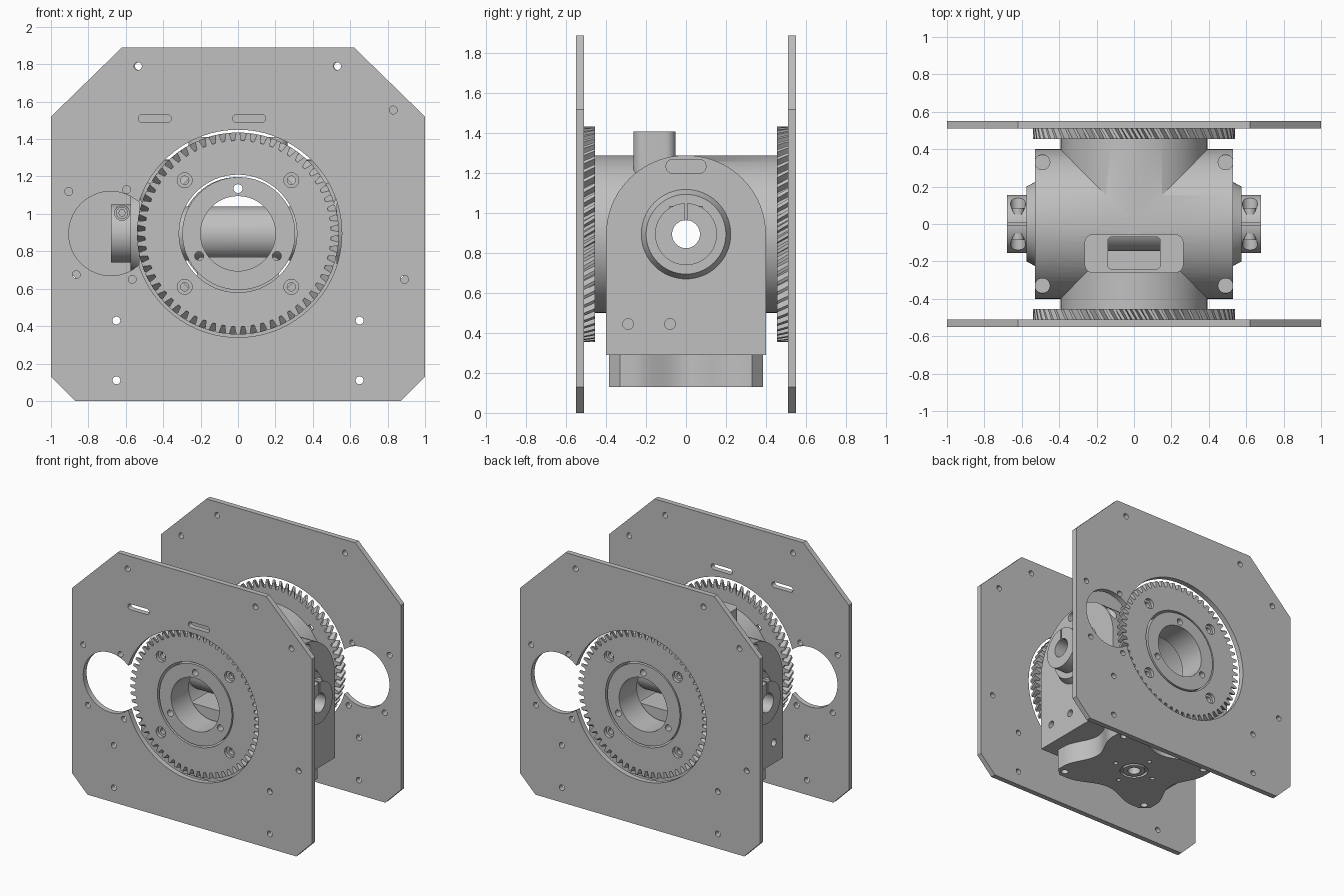
import bpy, bmesh
from math import sin, cos, pi, radians
from mathutils import Matrix

if "Cube" in bpy.data.objects:
    bpy.data.objects.remove(bpy.data.objects["Cube"])

grey = bpy.data.materials.new("plain grey")
grey.use_nodes = True
colour = (0.53, 0.53, 0.53, 1)
grey.diffuse_color = colour
grey.node_tree.nodes["Principled BSDF"].inputs["Base Color"].default_value = colour

AXIS_Z = 0.895          # height of both rotation axes
ON_AXIS = (0, AXIS_Z)


def circle(r, n=48):
    return [(r * cos(2 * pi * i / n), r * sin(2 * pi * i / n)) for i in range(n)]


def rounded(w, h, r, n=8):
    """Rounded rectangle from half width, half height and corner radius."""
    pts = []
    for k, (sx, sy) in enumerate([(1, 1), (-1, 1), (-1, -1), (1, -1)]):
        for i in range(n + 1):
            a = pi / 2 * (k + i / n)
            pts.append((sx * (w - r) + r * cos(a), sy * (h - r) + r * sin(a)))
    return pts


def prism(name, pts, a, b, axis="y", at=(0, 0), taper=1, twist=0, steps=1):
    """Sweep a flat outline along an axis, with optional taper and twist."""
    bm = bmesh.new()
    rings = []
    for s in range(steps + 1):
        t = s / steps
        k, c, q, d = 1 + (taper - 1) * t, cos(twist * t), sin(twist * t), a + (b - a) * t
        ring = []
        for u, v in pts:
            u, v = at[0] + k * (u * c - v * q), at[1] + k * (u * q + v * c)
            ring.append(bm.verts.new({"x": (d, u, v), "y": (u, d, v), "z": (u, v, d)}[axis]))
        rings.append(ring)
    for lo, hi in zip(rings, rings[1:]):
        for i in range(len(pts)):
            bm.faces.new((lo[i - 1], lo[i], hi[i], hi[i - 1]))
    bm.faces.new(rings[0])
    bm.faces.new(rings[-1])
    bmesh.ops.recalc_face_normals(bm, faces=bm.faces)
    mesh = bpy.data.meshes.new(name)
    bm.to_mesh(mesh)
    bm.free()
    mesh.materials.append(grey)
    obj = bpy.data.objects.new(name, mesh)
    bpy.context.collection.objects.link(obj)
    return obj


def combine(obj, tool, operation="DIFFERENCE"):
    bpy.context.view_layer.objects.active = obj
    mod = obj.modifiers.new("combine", "BOOLEAN")
    mod.object, mod.operation, mod.solver = tool, operation, "EXACT"
    bpy.ops.object.modifier_apply(modifier=mod.name)
    bpy.data.objects.remove(tool)


def cut(obj, pts, a, b, axis="y", at=(0, 0), **kw):
    combine(obj, prism("cutter", pts, a, b, axis, at, **kw))


def add(obj, pts, a, b, axis="y", at=(0, 0), **kw):
    combine(obj, prism("addition", pts, a, b, axis, at, **kw), "UNION")


def finish(obj):
    bpy.ops.object.select_all(action="DESELECT")
    obj.select_set(True)
    bpy.context.view_layer.objects.active = obj
    bpy.ops.object.shade_smooth_by_angle(angle=radians(30))


def opposite(obj, name):
    """Copy turned half a revolution about the vertical axis."""
    twin = bpy.data.objects.new(name, obj.data.copy())
    twin.data.transform(Matrix.Rotation(pi, 4, "Z"))
    bpy.context.collection.objects.link(twin)
    finish(twin)


# Side plates with keyhole opening and fixing holes
half = [(0.87, 0), (1, 0.13), (1, 1.52), (0.62, 1.89)]
outline = half + [(-x, z) for x, z in reversed(half)]
plate = prism("front_plate", outline, -0.55, -0.51)
cut(plate, circle(0.555, 96), -1, -0.4, at=ON_AXIS)
cut(plate, circle(0.225, 64), -1, -0.4, at=(-0.68, AXIS_Z))
holes = [(-0.535, 1.79), (0.53, 1.79), (0.65, 0.43), (-0.65, 0.43), (0.65, 0.11),
         (-0.65, 0.11), (-0.905, 1.12), (-0.595, 1.13), (-0.865, 0.675),
         (-0.565, 0.65), (0.83, 1.555), (0.89, 0.65)]
for spot in holes:
    cut(plate, circle(0.021, 20), -1, -0.4, at=spot)
opposite(plate, "back_plate")
for x in (-0.445, 0.06):
    cut(plate, rounded(0.088, 0.021, 0.02), -1, -0.4, at=(x, 1.51))
finish(plate)

# Helical ring gears
teeth, pitch = 60, 2 * pi / 60
tooth = [(-0.34, 0.497), (-0.17, 0.54), (0.17, 0.54), (0.34, 0.497)]
profile = [(r * cos((i + f) * pitch), r * sin((i + f) * pitch))
           for i in range(teeth) for f, r in tooth]
gear = prism("front_gear", profile, -0.51, -0.455, at=ON_AXIS, twist=radians(3.5), steps=3)
cut(gear, circle(0.315, 64), -1, 0, at=ON_AXIS)
for sx in (-1, 1):
    for sz in (-1, 1):
        spot = (0.285 * sx, AXIS_Z + 0.285 * sz)
        cut(gear, circle(0.04, 24), -0.53, -0.485, at=spot)
        cut(gear, circle(0.022, 24), -0.6, -0.4, at=spot)
finish(gear)
opposite(gear, "back_gear")

# Bearing hubs inside the gears
hub = prism("front_hub", circle(0.302, 64), -0.51, -0.3, at=(0.004, AXIS_Z))
cut(hub, circle(0.2, 64), -1, 0, at=ON_AXIS)
for k in range(3):
    a = pi / 2 + k * 2 * pi / 3
    cut(hub, circle(0.024, 20), -1, 0, at=(0.24 * cos(a), AXIS_Z + 0.24 * sin(a)))
finish(hub)
opposite(hub, "back_hub")

# Housing: arched block crossed by a tube
arch = [(0.4 * cos(pi * i / 40), AXIS_Z + 0.395 * sin(pi * i / 40)) for i in range(41)]
body = prism("housing", arch + [(-0.4, 0.29), (0.4, 0.29)], -0.53, 0.53, "x")
add(body, circle(0.394, 80), -0.46, 0.46, at=ON_AXIS)
# Cable port on the roof
add(body, rounded(0.265, 0.105, 0.05), 1.0, 1.41, "z", (0, -0.158))
cut(body, circle(0.315, 64), -1, 1, at=ON_AXIS)
cut(body, rounded(0.14, 0.085, 0.02), 1.1, 1.5, "z", (0, -0.155))
# Inner floor and cross shaft
add(body, rounded(0.22, 0.1, 0.03), -0.28, 0.28, at=(0, 0.67))
add(body, circle(0.145), -0.5, 0.5, "x", ON_AXIS)
for s in (-1, 1):
    # Cone boss and end slot
    add(body, circle(0.235, 64), 0.51 * s, 0.575 * s, "x", ON_AXIS, taper=0.85)
    cut(body, rounded(0.1, 0.035, 0.034), 0.4 * s, 0.56 * s, "x", (0, 1.235))
    for y in (-0.29, -0.08):
        cut(body, circle(0.027, 20), 0.47 * s, 0.6 * s, "x", (y, 0.445))
    # Corner screw reliefs
    for y in (-0.33, 0.33):
        cut(body, circle(0.04, 24), 1.02, 1.4, "z", (0.49 * s, y))
cut(body, circle(0.07), -1, 1, "x", ON_AXIS)
finish(body)

# Split shaft clamps with cross screws
for side, s in (("left", 1), ("right", -1)):
    clamp = prism(side + "_clamp", circle(0.155, 64), 0.56 * s, 0.68 * s, "x", ON_AXIS)
    cut(clamp, circle(0.07), -1, 1, "x", ON_AXIS)
    cut(clamp, rounded(0.006, 0.1, 0.002), 0.5 * s, 0.7 * s, "x", (0, 1.06))
    for f in (-1, 1):
        cut(clamp, circle(0.04, 24), 0.05 * f, 0.2 * f, "y", (0.62 * s, 1.005))
        screw = prism(side + "_clamp_screw", circle(0.032, 24), 0.05 * f, 0.085 * f,
                      "y", (0.62 * s, 1.005))
        cut(screw, circle(0.018, 6), 0.065 * f, 0.1 * f, "y", (0.62 * s, 1.005))
        finish(screw)
    finish(clamp)

# Scalloped foot with corner lobes
W, D, DIP, N = 0.43, 0.385, 0.09, 24


def dip(t):
    return DIP * (0.5 + 0.5 * cos(pi * min(1, abs(t) / 0.7)))


span = [-0.86 + 1.72 * i / N for i in range(N + 1)]
edge = [(W - dip(t), D * t) for t in span] + [(-W * t, D - dip(t)) for t in span]
foot = prism("foot", edge + [(-x, -y) for x, y in edge], 0.13, 0.3, "z")
for x in (-0.37, 0.37):
    for y in (-0.33, 0.33):
        cut(foot, circle(0.026, 20), 0.1, 0.17, "z", (x, y))
for x, y in ((0.17, 0), (-0.17, 0), (0, 0.17), (0, -0.17)):
    cut(foot, circle(0.016, 16), 0.1, 0.17, "z", (x, y))
cut(foot, circle(0.1), 0.1, 0.15, "z")
add(foot, circle(0.08), 0.13, 0.2, "z")
cut(foot, circle(0.045), 0.1, 0.22, "z")
finish(foot)
